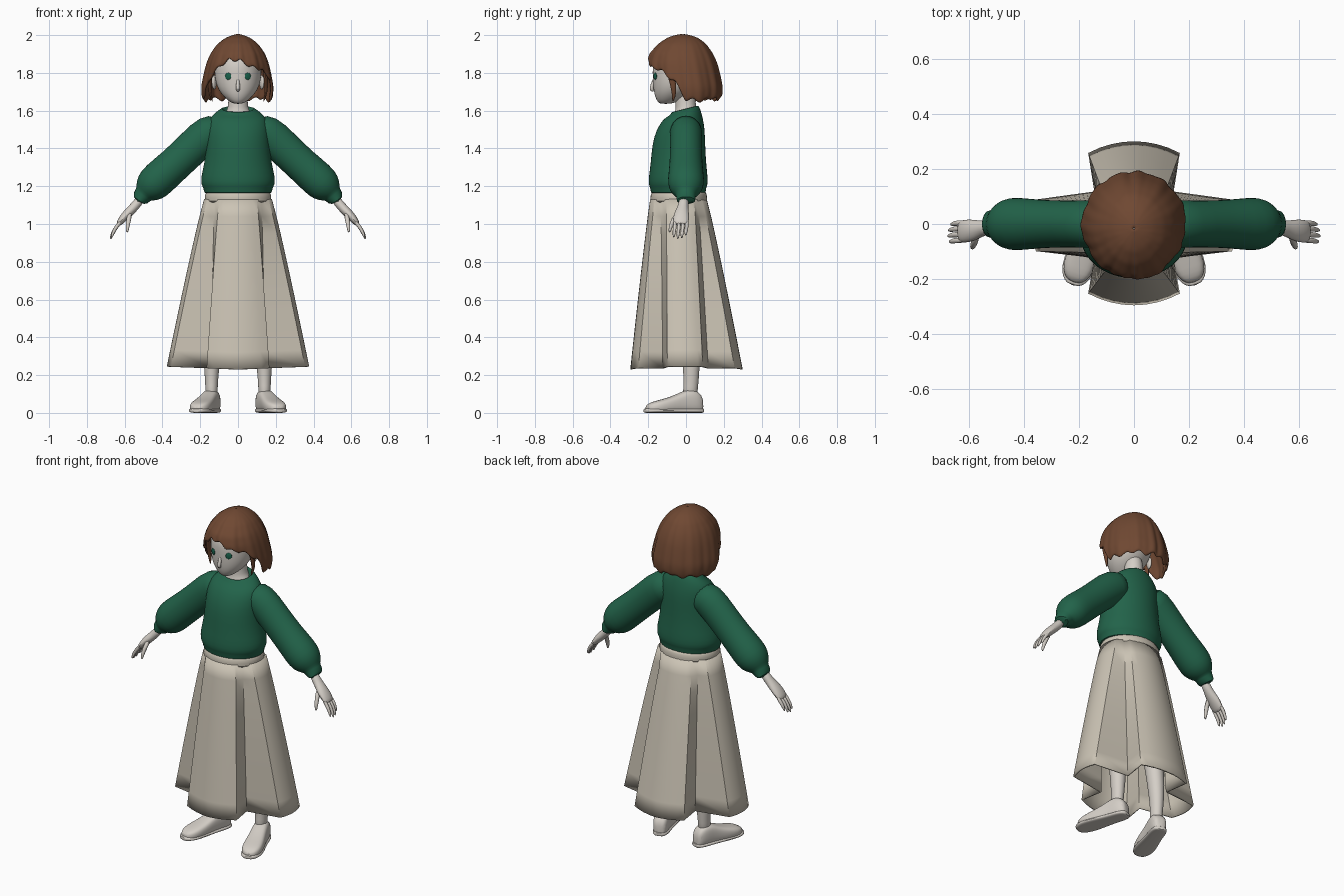
import bpy, bmesh, math
from mathutils import Vector

cube = bpy.data.objects.get("Cube")
if cube:
    bpy.data.objects.remove(cube)


def material(name, r, g, b):
    m = bpy.data.materials.new(name)
    m.use_nodes = True
    m.diffuse_color = (r, g, b, 1)
    node = next(n for n in m.node_tree.nodes if n.type == 'BSDF_PRINCIPLED')
    node.inputs["Base Color"].default_value = (r, g, b, 1)
    return m


SKIN = material("pale skin", 0.66, 0.62, 0.57)
CLOTH = material("cream cloth", 0.60, 0.55, 0.46)
GREEN = material("green wool", 0.016, 0.125, 0.068)
HAIR = material("brown hair", 0.16, 0.065, 0.032)
EYE = material("eye green", 0.01, 0.12, 0.07)


def interp(table, x):
    """Piecewise linear lookup in rows sorted by their first value."""
    for a, b in zip(table, table[1:]):
        if x <= b[0]:
            f = max(0, (x - a[0]) / (b[0] - a[0]))
            return [p + (q - p) * f for p, q in zip(a[1:], b[1:])]
    return list(table[-1][1:])


def loft(name, rings, mat, caps=True, sub=1, thick=0, angle=45):
    """Skin a list of closed rings of points."""
    bm = bmesh.new()
    rows = [[bm.verts.new(p) for p in ring] for ring in rings]
    n = len(rows[0])
    for a, b in zip(rows, rows[1:]):
        for i in range(n):
            j = (i + 1) % n
            bm.faces.new((a[i], a[j], b[j], b[i]))
    if caps:
        bm.faces.new(rows[0])
        bm.faces.new(rows[-1])
    bmesh.ops.remove_doubles(bm, verts=bm.verts, dist=0.0001)
    bmesh.ops.recalc_face_normals(bm, faces=bm.faces)
    mesh = bpy.data.meshes.new(name)
    bm.to_mesh(mesh)
    bm.free()
    mesh.materials.append(mat)
    ob = bpy.data.objects.new(name, mesh)
    bpy.context.collection.objects.link(ob)
    bpy.ops.object.select_all(action='DESELECT')
    ob.select_set(True)
    bpy.context.view_layer.objects.active = ob
    bpy.ops.object.shade_smooth_by_angle(angle=math.radians(angle))
    if thick:
        mod = ob.modifiers.new("thickness", 'SOLIDIFY')
        mod.thickness, mod.offset = thick, 0
    if sub:
        mod = ob.modifiers.new("smooth", 'SUBSURF')
        mod.levels = mod.render_levels = sub
    return ob


def circle(n):
    return [(math.cos(2 * math.pi * i / n), math.sin(2 * math.pi * i / n)) for i in range(n)]


def body(name, rows, mat, n=24, x=0, **kw):
    """Stacked ovals: height, half width, front y, back y."""
    return loft(name, [[Vector((x + c * w, (f + b) / 2 + s * (b - f) / 2, z)) for c, s in circle(n)]
                       for z, w, f, b in rows], mat, **kw)


def tube(name, path, mat, side=1, n=12, **kw):
    """Oval tube along rows of x, y, z, radius across, radius front to back."""
    pts = [Vector(p[:3]) for p in path]
    rings = []
    for i, p in enumerate(path):
        t = (pts[min(i + 1, len(pts) - 1)] - pts[max(i - 1, 0)]).normalized()
        v = Vector((0, 1, 0))
        v = (v - t * v.dot(t)).normalized()
        u = t.cross(v)
        ring = [pts[i] + u * c * p[3] + v * s * p[4] for c, s in circle(n)]
        rings.append([Vector((q.x * side, q.y, q.z)) for q in ring])
    return loft(name, rings, mat, **kw)


# Pleated skirt: four bowed panels with deep folds between them
def skirt_ring(z):
    t = ((1.13 - z) / 0.9) ** 0.92
    mix = lambda a, b: a + (b - a) * t
    steps = [i / 4 for i in range(-4, 5)]
    w = mix(0.097, 0.162)
    front, front_edge = mix(-0.185, -0.29), mix(-0.162, -0.25)
    back, back_edge = mix(0.105, 0.295), mix(0.08, 0.255)
    y0, y1, x_mid, x_edge = mix(-0.10, -0.095), mix(0.04, 0.085), mix(0.175, 0.372), mix(0.158, 0.352)
    fold = mix(0.122, 0.14)
    pts = [(w * u, front + (front_edge - front) * u * u) for u in steps]
    pts.append((fold, mix(-0.13, -0.12)))
    pts += [(x_mid + (x_edge - x_mid) * u * u, (y0 + y1) / 2 + (y1 - y0) / 2 * u) for u in steps]
    pts.append((fold, mix(0.06, 0.115)))
    pts += [(-w * u, back + (back_edge - back) * u * u) for u in steps]
    pts.append((-fold, mix(0.06, 0.115)))
    pts += [(-x_mid - (x_edge - x_mid) * u * u, (y0 + y1) / 2 - (y1 - y0) / 2 * u) for u in steps]
    pts.append((-fold, mix(-0.13, -0.12)))
    return [Vector((x, y, z + 0.04 * abs(x) * t)) for x, y in pts]


loft("skirt", [skirt_ring(1.13 - 0.9 * i / 10) for i in range(11)], CLOTH,
     caps=False, sub=0, thick=0.01, angle=35)
body("waistband", [(1.11, .172, -.185, .108), (1.115, .178, -.19, .113), (1.16, .176, -.188, .111),
                   (1.18, .17, -.18, .105)], CLOTH, n=32)

# Sweater
sweater = body("sweater", [
    (1.165, .165, -.175, .095), (1.16, .18, -.187, .105), (1.195, .184, -.19, .107), (1.205, .195, -.198, .115),
    (1.25, .197, -.198, .116), (1.32, .178, -.187, .107), (1.42, .168, -.18, .102), (1.5, .168, -.158, .10),
    (1.56, .155, -.118, .09), (1.594, .115, -.088, .075), (1.612, .088, -.075, .064),
    (1.612, .08, -.066, .056), (1.58, .076, -.062, .05)], GREEN, n=32, angle=80)
for v in sweater.data.vertices:
    if v.co.z > 1.57:
        v.co.z += 0.25 * v.co.y

SLEEVE = [(.09, 0, 1.50, .08, .085), (.15, 0, 1.49, .10, .088), (.24, 0, 1.405, .094, .085),
          (.34, 0, 1.31, .092, .088), (.42, 0, 1.24, .098, .098), (.465, 0, 1.195, .092, .094),
          (.495, 0, 1.163, .06, .062), (.5, 0, 1.157, .048, .052), (.53, 0, 1.118, .047, .05),
          (.528, 0, 1.12, .036, .04)]
PALM = [(.51, -.01, 1.14, .026, .028), (.545, -.015, 1.095, .025, .027), (.57, -.02, 1.07, .026, .036),
        (.60, -.025, 1.04, .024, .044), (.625, -.027, 1.01, .018, .042), (.635, -.027, .995, .012, .036)]
LEG = [(.10, -.02, 1.0, .08, .085), (.11, -.01, .75, .072, .078), (.125, 0, .54, .052, .055),
       (.135, .02, .4, .052, .056), (.14, .03, .22, .04, .044), (.14, .025, .14, .032, .038),
       (.14, .02, .07, .035, .042)]
# Shoe sections from heel to toe: distance, half width, height
SHOE = [(.09, .02, .06), (.08, .037, .098), (.045, .046, .125), (0, .046, .125), (-.05, .049, .10),
        (-.11, .057, .078), (-.17, .058, .064), (-.205, .044, .052), (-.225, .02, .036)]


def shoe(name, side, grow, height, mat):
    turn = math.radians(18)
    rings = []
    for d, w, h in SHOE:
        h = min(h, height)
        d *= 1 + grow
        ring = []
        for c, s in circle(16):
            a = math.copysign(abs(c) ** .6, c) * w * (1 + grow)
            z = h * (.5 + .5 * math.copysign(abs(s) ** .7, s))
            x = .15 + a * math.cos(turn) - d * math.sin(turn)
            ring.append(Vector((side * x, .002 + d * math.cos(turn) + a * math.sin(turn), z)))
        rings.append(ring)
    loft(name, rings, mat)


# Arms, hands, legs and shoes on both sides
for side, word in ((1, "left"), (-1, "right")):
    tube(word + "_sleeve", SLEEVE, GREEN, side, n=20, angle=80)
    tube(word + "_palm", PALM, SKIN, side)
    for k in range(4):
        y = .004 - .021 * k
        reach = (.85, 1, 1.05, .95)[k]
        tube(f"{word}_finger_{k + 1}",
             [(.615, y, 1.02, .011, .011), (.615 + .03 * reach, y, 1.02 - .035 * reach, .011, .011),
              (.615 + .05 * reach, y - .004, 1.02 - .07 * reach, .009, .009),
              (.615 + .057 * reach, y - .006, 1.02 - .097 * reach, .005, .005)], SKIN, side, n=8)
    tube(word + "_thumb", [(.57, -.04, 1.06, .014, .014), (.58, -.068, 1.02, .014, .014),
                           (.585, -.082, .985, .011, .011), (.587, -.088, .953, .006, .006)], SKIN, side, n=8)
    tube(word + "_leg", LEG, SKIN, side, n=16)
    shoe(word + "_shoe", side, 0, 1, SKIN)
    shoe(word + "_sole", side, .05, .024, SKIN)

# Neck and head
body("neck", [(1.52, .10, -.08, .07), (1.575, .082, -.068, .06), (1.60, .058, -.055, .058),
              (1.64, .05, -.055, .05), (1.74, .052, -.06, .05)], SKIN)
body("head", [(1.636, .02, -.135, -.08), (1.645, .042, -.15, -.05), (1.675, .078, -.165, .0),
              (1.71, .104, -.172, .04), (1.75, .119, -.176, .07), (1.80, .126, -.178, .10),
              (1.85, .125, -.178, .11), (1.90, .11, -.155, .10), (1.95, .07, -.10, .06)], SKIN)
tube("nose", [(0, -.166, 1.775, .008, .008), (0, -.178, 1.735, .011, .011),
              (0, -.185, 1.714, .013, .013), (0, -.172, 1.702, .008, .008)], SKIN, n=8)


def blob(name, loc, scale, turn, mat):
    bpy.ops.mesh.primitive_uv_sphere_add(segments=16, ring_count=8, radius=1, location=loc, rotation=(0, 0, turn))
    ob = bpy.context.object
    ob.name, ob.scale = name, scale
    ob.data.materials.append(mat)
    bpy.ops.object.shade_smooth_by_angle(angle=math.radians(60))


for side, word in ((1, "left"), (-1, "right")):
    blob(word + "_eye", (.052 * side, -.163, 1.782), (.018, .0048, .019), .45 * side, EYE)
    blob(word + "_ear", (.126 * side, -.02, 1.75), (.012, .024, .038), .3 * side, SKIN)
    tube(word + "_side_lock", [(.135, -.09, 1.84, .012, .022), (.15, -.075, 1.77, .012, .02),
                               (.15, -.06, 1.70, .01, .015), (.135, -.07, 1.645, .003, .004)], HAIR, side, n=8)

# Bob haircut: oval shell by height, with a hemline that changes around the head
SHELL = [(1.62, .165, -.17, .165), (1.66, .178, -.18, .18), (1.72, .185, -.195, .186), (1.8, .17, -.2, .17),
         (1.85, .158, -.2, .157), (1.9, .138, -.184, .135), (1.95, .102, -.14, .10), (1.98, .062, -.095, .06),
         (1.993, .03, -.058, .025), (2.0, .001, -.018, -.016)]
HEMLINE = [(-180, 1.665), (-85, 1.65), (-72, 1.72), (-50, 1.79), (-20, 1.875), (0, 1.862), (30, 1.832),
           (55, 1.80), (75, 1.76), (88, 1.65), (180, 1.665)]
ROWS, COLS = 16, 96
hair_rings = []
for r in range(ROWS + 1):
    t = r / ROWS
    ring = []
    for i in range(COLS):
        deg = -180 + 360 * i / COLS
        phi = math.radians(deg)
        hem = interp(HEMLINE, deg)[0] + .009 * math.sin(15 * phi) + .006 * math.sin(8 * phi + 1)
        z = 2 - (2 - hem) * t ** 1.6
        w, f, b = interp(SHELL, z)
        wave = 1 + t * (.022 * math.sin(11 * phi + 2 * math.sin(2 * phi)) + .012 * math.sin(23 * phi))
        ring.append(Vector((w * wave * math.sin(phi),
                            (f + b) / 2 - (b - f) / 2 * wave * math.cos(phi), z)))
    hair_rings.append(ring)
loft("hair", hair_rings, HAIR, caps=False, thick=0.014, angle=70)
